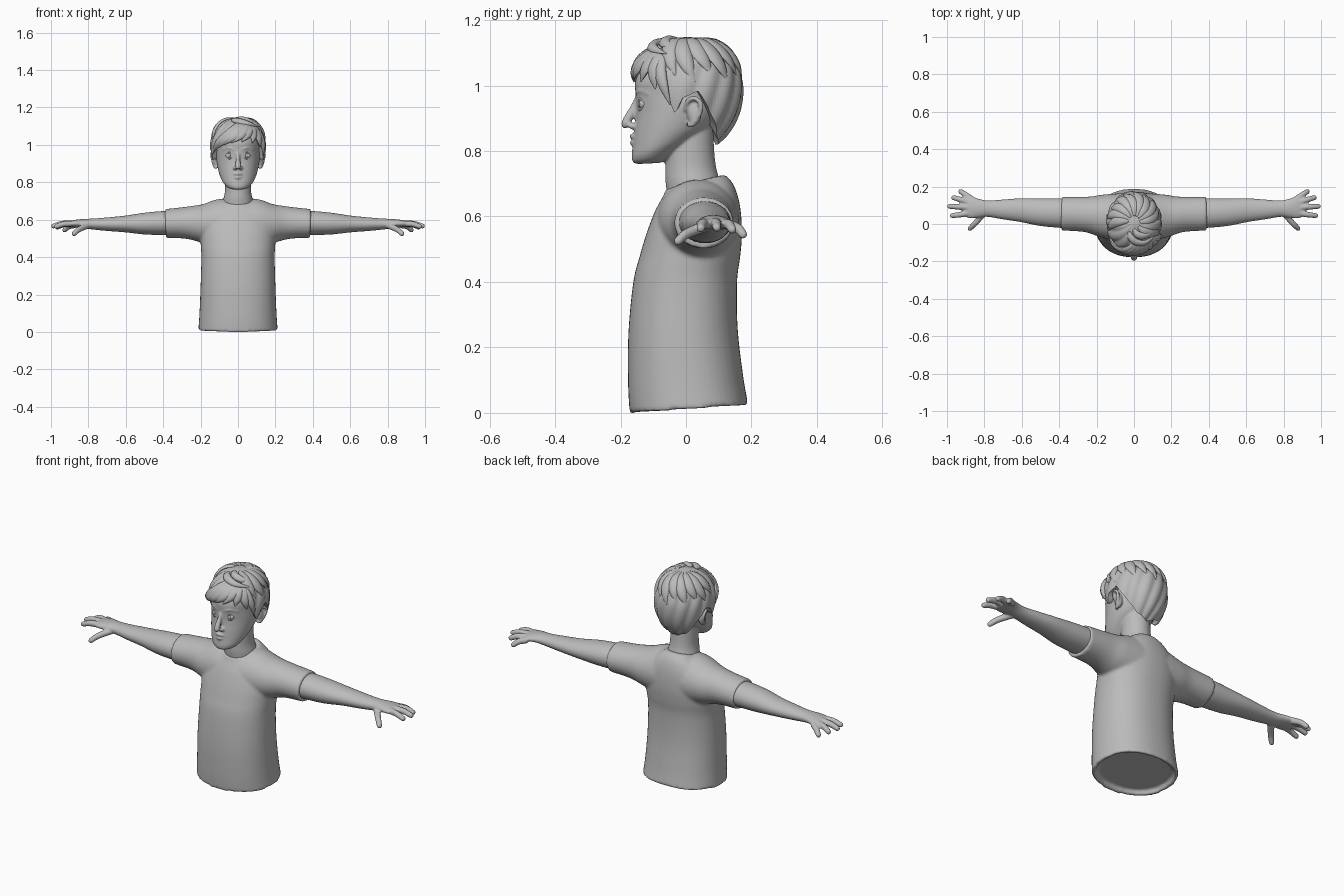
import bpy, bmesh, math
from math import sin, cos, radians, pi
from mathutils import Vector, Matrix

cube = bpy.data.objects.get("Cube")
if cube:
    bpy.data.objects.remove(cube)

clay = bpy.data.materials.new("plain grey")
clay.use_nodes = True
GREY = (0.5, 0.5, 0.5, 1)
clay.diffuse_color = GREY
clay.node_tree.nodes["Principled BSDF"].inputs["Base Color"].default_value = GREY


def spline(rows, steps):
    """Catmull-Rom interpolation of rows of numbers."""
    out = []
    for i in range(len(rows) - 1):
        p0, p1 = rows[max(i - 1, 0)], rows[i]
        p2, p3 = rows[i + 1], rows[min(i + 2, len(rows) - 1)]
        for k in range(steps):
            t = k / steps
            out.append([b + 0.5 * t * (c - a + t * (2 * a - 5 * b + 4 * c - d + t * (3 * (b - c) + d - a)))
                        for a, b, c, d in zip(p0, p1, p2, p3)])
    return out + [list(rows[-1])]


def skin(bm, rings):
    """Closed surface through rings of points."""
    vs = [[bm.verts.new(p) for p in ring] for ring in rings]
    n = len(vs[0])
    for a, b in zip(vs, vs[1:]):
        for i in range(n):
            j = (i + 1) % n
            bm.faces.new((a[i], a[j], b[j], b[i]))
    bm.faces.new(vs[0][::-1])
    bm.faces.new(vs[-1])


def stack(bm, rows, power, n=48):
    """Rows are z, half width, front y, back y, slope of the ring."""
    rings = []
    for z, w, y0, y1, slope in rows:
        mid, dep, ring = (y0 + y1) / 2, (y1 - y0) / 2, []
        for i in range(n):
            c, s = cos(2 * pi * i / n), sin(2 * pi * i / n)
            x = w * math.copysign(abs(c) ** (2 / power), c)
            dy = dep * math.copysign(abs(s) ** (2 / power), s)
            ring.append((x, mid + dy, z + slope * dy))
        rings.append(ring)
    skin(bm, rings)


def tube(bm, rows, hint=(0, 0, 1), n=12, steps=5, dome=True):
    """Rows are x, y, z, side radius, radius along the hint; hint may be a function."""
    rows = spline(rows, steps)
    pts = [Vector(r[:3]) for r in rows]
    rings = []

    def ring(p, t, ru, rv):
        h = hint(p) if callable(hint) else Vector(hint)
        u = t.cross(h).normalized()
        v = u.cross(t)
        rings.append([p + u * ru * cos(2 * pi * i / n) + v * rv * sin(2 * pi * i / n) for i in range(n)])

    for i, (p, r) in enumerate(zip(pts, rows)):
        t = (pts[min(i + 1, len(pts) - 1)] - pts[max(i - 1, 0)]).normalized()
        ring(p, t, r[3], r[4])
    if dome:
        for k in (30, 60, 82):
            f = cos(radians(k))
            ring(pts[-1] + t * r[4] * sin(radians(k)), t, r[3] * f, r[4] * f)
    skin(bm, rings)


def ball(bm, loc, size):
    bmesh.ops.create_uvsphere(bm, u_segments=20, v_segments=12, radius=1,
                              matrix=Matrix.Translation(loc) @ Matrix.Diagonal((*size, 1)))


def finish(bm, name, voxel=0, smooth=4, mirror=False):
    bmesh.ops.recalc_face_normals(bm, faces=bm.faces)
    me = bpy.data.meshes.new(name)
    bm.to_mesh(me)
    bm.free()
    me.materials.append(clay)
    ob = bpy.data.objects.new(name, me)
    bpy.context.collection.objects.link(ob)
    bpy.ops.object.select_all(action='DESELECT')
    ob.select_set(True)
    bpy.context.view_layer.objects.active = ob
    bpy.ops.object.shade_smooth_by_angle(angle=radians(50))
    if voxel:
        m = ob.modifiers.new("blend", 'REMESH')
        m.mode, m.voxel_size, m.use_smooth_shade = 'VOXEL', voxel, True
        m = ob.modifiers.new("soften", 'SMOOTH')
        m.factor, m.iterations = 0.5, smooth
    if mirror:
        ob.modifiers.new("mirror", 'MIRROR').use_mirror_merge = False


# Shirt: torso with a recessed hem, and two sleeves
bm = bmesh.new()
torso = spline([(.012, .212, -.172, .19, .07), (.1, .206, -.177, .175, .06), (.25, .2, -.176, .158, .04),
                (.4, .196, -.161, .156, 0), (.48, .2, -.141, .166, 0), (.55, .2, -.12, .171, 0),
                (.62, .18, -.096, .166, .05), (.665, .14, -.078, .152, .15),
                (.69, .105, -.067, .135, .22), (.706, .085, -.062, .118, .25)], 5)
inset = [(z, .192, -.152, .17, .07) for z in (.034, .012)]
stack(bm, inset + torso, 2.25)
for s in (1, -1):
    tube(bm, [(s * x, y, z, ry, rz) for x, y, z, ry, rz in (
        (0, .035, .58, .13, .13), (.1, .038, .58, .125, .131), (.18, .045, .58, .112, .106),
        (.24, .05, .583, .097, .092), (.3, .053, .583, .092, .083), (.387, .055, .58, .09, .077))],
        n=40, dome=False)
finish(bm, "shirt", .008, 4)

# Arm with hand and fingers
bm = bmesh.new()
tube(bm, [(.33, .056, .582, .08, .063), (.4, .059, .582, .079, .064), (.5, .064, .579, .074, .058),
          (.6, .074, .577, .064, .045), (.7, .078, .576, .053, .036), (.78, .082, .577, .044, .029),
          (.83, .084, .58, .05, .024), (.87, .088, .579, .058, .02), (.9, .092, .576, .05, .015)], n=32)
fingers = [((.87, .135, .572), (.905, .159, .563), (.927, .174, .545)),
           ((.88, .115, .577), (.93, .131, .575), (.965, .141, .56)),
           ((.88, .088, .58), (.94, .092, .579), (.986, .094, .566)),
           ((.88, .06, .578), (.93, .05, .577), (.972, .045, .564)),
           ((.80, .06, .57), (.85, .003, .548), (.877, -.024, .525))]
for path in fingers:
    tube(bm, [(*p, r, r) for p, r in zip(path, (.017, .0155, .0135))])
finish(bm, "arm", .005, 3, mirror=True)

# Head, neck, nose, mouth, brows and ears
bm = bmesh.new()
stack(bm, spline([(.762, .028, -.148, -.08, .05), (.773, .056, -.162, -.045, .12), (.80, .08, -.166, 0, .2),
                  (.83, .095, -.163, .04, .15), (.87, .107, -.158, .08, .05), (.92, .115, -.152, .11, 0),
                  (.97, .117, -.154, .13, 0), (1.02, .117, -.153, .138, 0), (1.08, .1, -.115, .125, 0),
                  (1.12, .06, -.07, .08, 0)], 5), 2.0)
stack(bm, spline([(.62, .09, -.05, .115, 0), (.7, .08, -.062, .105, 0), (.75, .07, -.063, .092, 0),
                  (.82, .068, -.06, .085, 0), (.92, .065, -.05, .085, 0)], 4), 2.0)
tube(bm, [(0, -.146, .965, .009, .009), (0, -.16, .93, .011, .012), (0, -.178, .897, .015, .014),
          (0, -.185, .882, .016, .013)], hint=(0, -1, 0))
tube(bm, [(-.032, -.148, .842, .004, .004), (0, -.166, .845, .007, .007), (.032, -.148, .842, .004, .004)])
tube(bm, [(-.026, -.15, .827, .004, .004), (0, -.164, .825, .008, .008), (.026, -.15, .827, .004, .004)])
for s in (1, -1):
    ball(bm, (s * .015, -.163, .876), (.011, .014, .01))
    tube(bm, [(s * .018, -.15, .972, .005, .005), (s * .045, -.142, .984, .006, .006),
              (s * .08, -.115, .975, .004, .004)])
    ball(bm, (s * .118, .026, .917), (.016, .022, .04))
    tube(bm, [(s * x, y, z, .0075, .0075) for x, y, z in (
        (.116, .0, .925), (.13, .004, .95), (.138, .024, .962), (.141, .045, .945),
        (.136, .042, .915), (.125, .022, .882), (.116, .01, .88))], hint=(1, 0, 0))
finish(bm, "head", .005, 3)

# Eyes with upper and lower lids
bm = bmesh.new()
ball(bm, (.046, -.131, .943), (.02, .013, .016))
ball(bm, (.046, -.142, .943), (.008, .005, .009))
for top in (.96, .926):
    tube(bm, [(.024, -.143, .943, .003, .003), (.045, -.141, top, .004, .004),
              (.068, -.122, .944, .003, .003)], hint=(0, -1, 0))
finish(bm, "eye", mirror=True)

# Hair: ridged cap down to a hairline, with tapered locks on top
CORE = Vector((0, .01, .99))
HAIRLINE = [(0, 66), (45, 70), (64, 90), (75, 113), (83, 98), (100, 92), (118, 115), (140, 138), (180, 150)]


def hairline(a):
    a = abs((a + 180) % 360 - 180)
    for (a0, p0), (a1, p1) in zip(HAIRLINE, HAIRLINE[1:]):
        if a <= a1:
            return p0 + (p1 - p0) * (a - a0) / (a1 - a0)
    return p1


def scalp(a, phi, k=1.0):
    a, phi = radians(a), radians(phi)
    front = .175 if cos(a) > 0 else .163
    rz = .158 if phi < pi / 2 else .2
    return CORE + k * Vector((.147 * sin(phi) * sin(a), -front * sin(phi) * cos(a), rz * cos(phi)))


bm = bmesh.new()
AROUND, DOWN = 112, 22
rings = []
for j in range(1, DOWN + 1):
    ring = []
    for i in range(AROUND):
        a = 360 * i / AROUND
        phi = hairline(a) * j / DOWN
        ridge = abs(sin(7 * radians(a + .35 * phi)))
        ring.append(scalp(a, phi, 1 + .055 * sin(radians(phi)) * (ridge - .6)))
    rings.append(ring)
skin(bm, rings + [[CORE + (p - CORE) * .4 for p in rings[-1]]])


def lock(a0, p0, a1, p1, width, lift=1.0):
    rows = []
    for t, w in ((0, .35), (.25, .9), (.5, 1), (.75, .75), (1, .1)):
        k = .985 + .035 * sin(pi * t) + (lift - 1) * t * t
        p = scalp(a0 + (a1 - a0) * t ** 1.3, p0 + (p1 - p0) * t, k)
        rows.append((*p, width * w, .014 * w))
    tube(bm, rows, hint=lambda p: p - CORE, n=10, steps=4)


# Fringe swept across the forehead
for a0, p0, a1, p1, w in ((10, 30, -74, 102, .024), (20, 32, -56, 94, .028), (28, 34, -36, 87, .028),
                          (36, 36, -14, 82, .027), (40, 40, 8, 80, .024), (42, 40, 32, 82, .024),
                          (46, 40, 54, 90, .024), (52, 42, 70, 104, .02)):
    lock(a0, p0, a1, p1, w, 1.02)
# Crown and side clumps, and two loose tufts
for i in range(11):
    a = 75 + 21 * i
    lock(a - 25, 12, a, 74 + 8 * (i % 2), .027)
lock(-30, 20, 62, 52, .02, 1.12)
lock(0, 12, 80, 46, .02, 1.07)
finish(bm, "hair")
